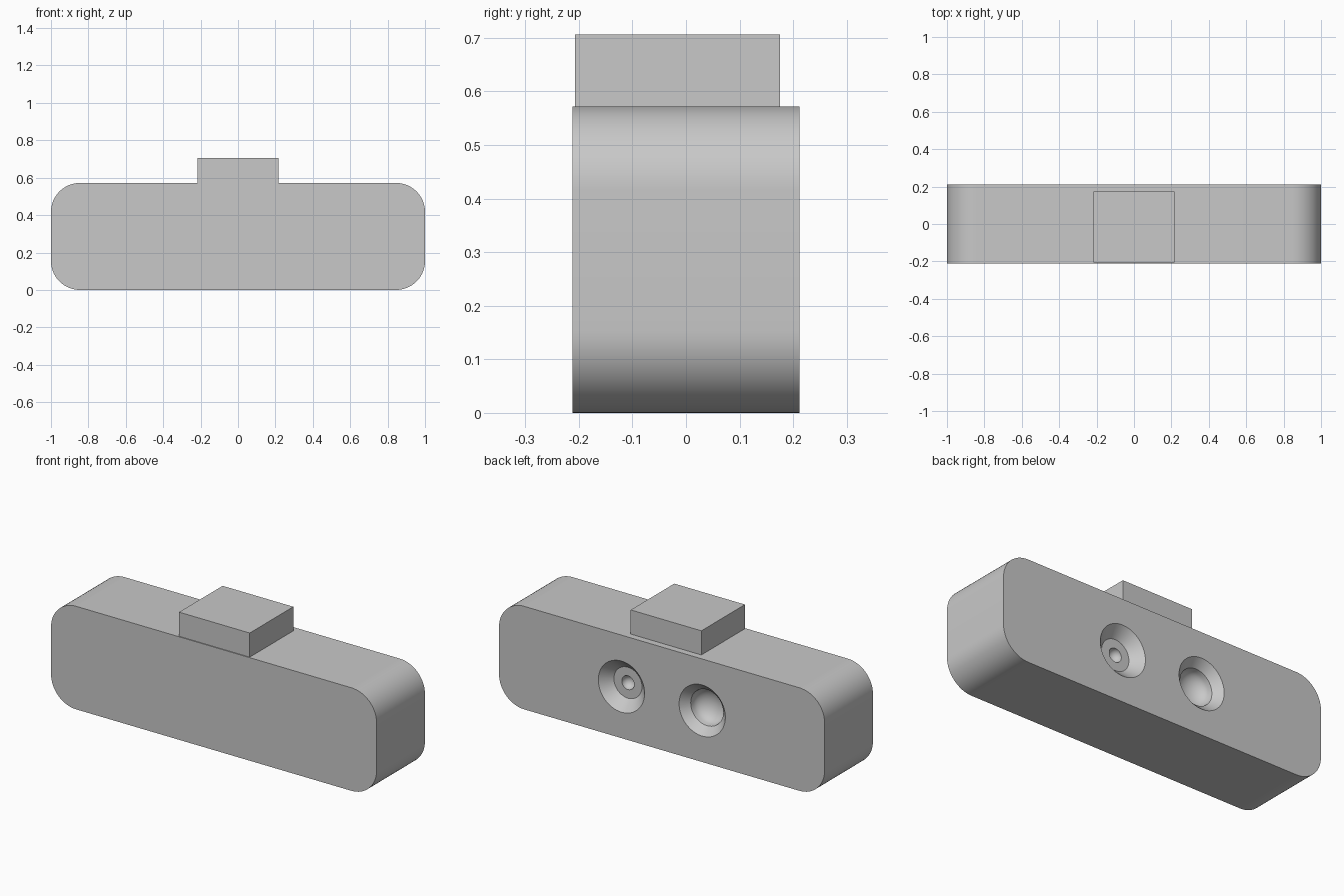
import bpy, bmesh, math
from mathutils import Matrix

cube = bpy.data.objects.get("Cube")
if cube:
    bpy.data.objects.remove(cube, do_unlink=True)

WIDTH, DEPTH, HEIGHT, CORNER = 2.0, 0.424, 0.572, 0.155
BACK = DEPTH / 2

grey = bpy.data.materials.new("light grey")
grey.use_nodes = True
grey.diffuse_color = (0.58, 0.58, 0.58, 1)
grey.node_tree.nodes["Principled BSDF"].inputs["Base Color"].default_value = (0.58, 0.58, 0.58, 1)


def make_object(name, bm):
    bmesh.ops.recalc_face_normals(bm, faces=bm.faces)
    mesh = bpy.data.meshes.new(name)
    bm.to_mesh(mesh)
    bm.free()
    mesh.materials.append(grey)
    obj = bpy.data.objects.new(name, mesh)
    bpy.context.collection.objects.link(obj)
    return obj


def bowl(radius, start, depth, steps=10):
    """Profile points (radius, depth) of a rounded hollow ending on the axis."""
    angles = [i / steps * math.pi / 2 for i in range(steps + 1)]
    return [(radius * math.cos(a), start + depth * math.sin(a)) for a in angles]


def hole_cutter(name, x, profile, segments=64):
    """Spin a profile about an axis that runs into the back face."""
    bm = bmesh.new()
    points = [(0, -0.05), (profile[0][0], -0.05)] + profile
    verts = [bm.verts.new((r, 0, -d)) for r, d in points]
    edges = [bm.edges.new(pair) for pair in zip(verts, verts[1:])]
    bmesh.ops.spin(bm, geom=verts + edges, cent=(0, 0, 0), axis=(0, 0, 1),
                   angle=math.tau, steps=segments)
    bmesh.ops.remove_doubles(bm, verts=bm.verts, dist=1e-4)
    place = Matrix.Translation((x, BACK, HEIGHT / 2)) @ Matrix.Rotation(-math.pi / 2, 4, 'X')
    bmesh.ops.transform(bm, matrix=place, verts=bm.verts)
    obj = make_object(name, bm)
    obj.hide_render = True
    return obj


# Rounded slab body
bm = bmesh.new()
outline = []
for quarter, (sx, sz) in enumerate([(1, 1), (-1, 1), (-1, -1), (1, -1)]):
    cx = sx * (WIDTH / 2 - CORNER)
    cz = HEIGHT / 2 + sz * (HEIGHT / 2 - CORNER)
    for i in range(17):
        a = (quarter + i / 16) * math.pi / 2
        outline.append(bm.verts.new((cx + CORNER * math.cos(a), -BACK, cz + CORNER * math.sin(a))))
front = bm.faces.new(outline)
extruded = bmesh.ops.extrude_face_region(bm, geom=[front], use_keep_orig=True)["geom"]
bmesh.ops.translate(bm, vec=(0, DEPTH, 0),
                    verts=[g for g in extruded if isinstance(g, bmesh.types.BMVert)])
body = make_object("body", bm)

# Countersunk sockets in the back: one stepped, one with a wide bowl
stepped = [(0.142, 0), (0.086, 0.057)] + bowl(0.038, 0.057, 0.038)
wide = [(0.142, 0), (0.1, 0.042)] + bowl(0.098, 0.055, 0.07)
cutters = [hole_cutter("stepped_socket_cutter", 0.248, stepped),
           hole_cutter("bowl_socket_cutter", -0.248, wide)]
bpy.context.view_layer.objects.active = body
for cutter in cutters:
    mod = body.modifiers.new(cutter.name, 'BOOLEAN')
    mod.operation = 'DIFFERENCE'
    mod.solver = 'EXACT'
    mod.object = cutter
    bpy.ops.object.modifier_apply(modifier=mod.name)
    bpy.data.objects.remove(cutter, do_unlink=True)

bpy.ops.object.select_all(action='DESELECT')
body.select_set(True)
bpy.ops.object.shade_smooth_by_angle(angle=math.radians(25))

# Block on top, set slightly towards the front
bm = bmesh.new()
bmesh.ops.create_cube(bm, size=1)
bmesh.ops.scale(bm, vec=(0.434, 0.382, 0.134), verts=bm.verts)
bmesh.ops.translate(bm, vec=(0, -0.016, HEIGHT + 0.067), verts=bm.verts)
make_object("top_block", bm)
